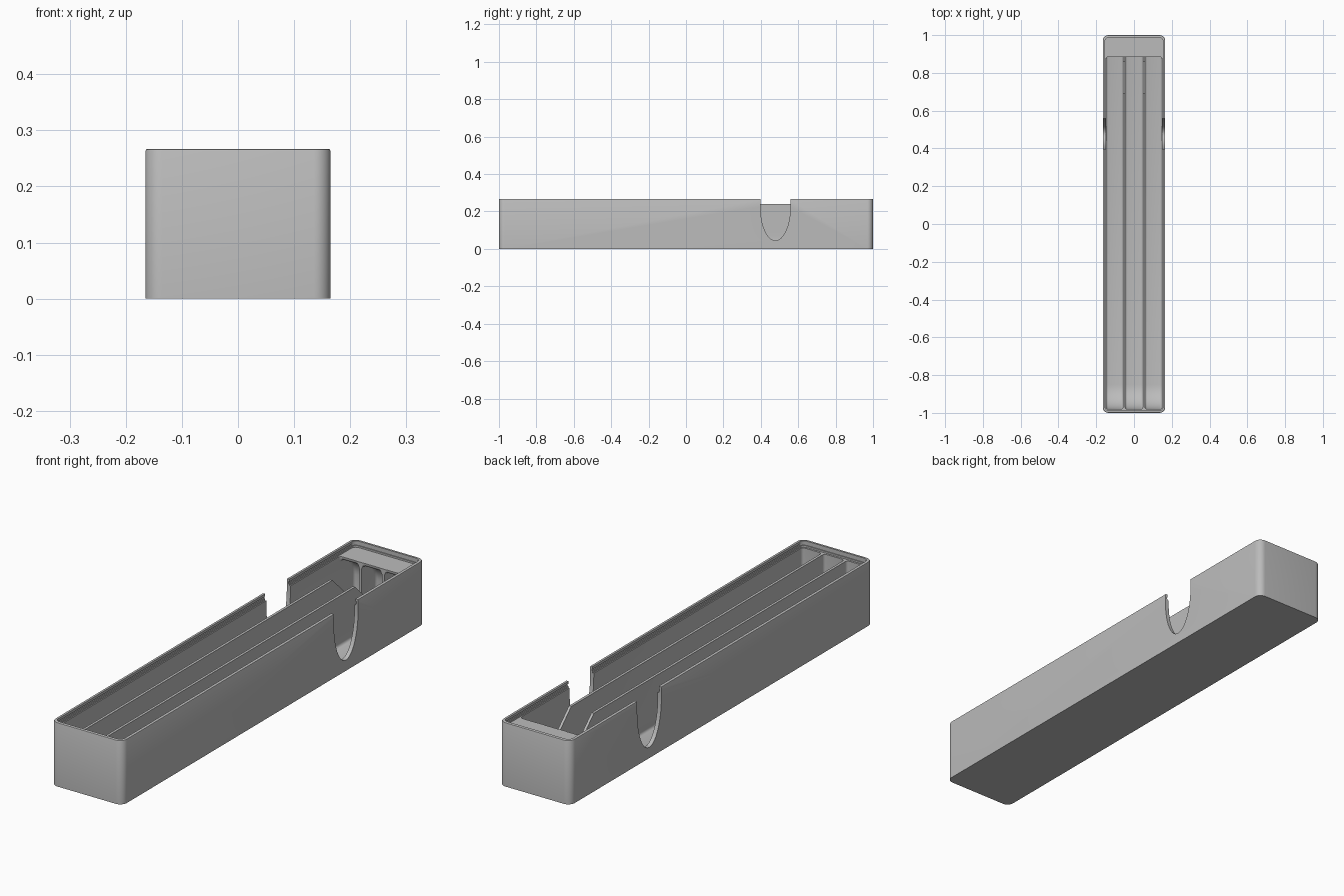
import bpy, bmesh
from math import sin, cos, pi, radians

cube = bpy.data.objects.get("Cube")
if cube:
    bpy.data.objects.remove(cube, do_unlink=True)

grey = bpy.data.materials.new("plain grey")
grey.use_nodes = True
grey.diffuse_color = (0.5, 0.5, 0.5, 1)
grey.node_tree.nodes["Principled BSDF"].inputs["Base Color"].default_value = (0.5, 0.5, 0.5, 1)


def finish(bm, name):
    bmesh.ops.recalc_face_normals(bm, faces=bm.faces)
    mesh = bpy.data.meshes.new(name)
    bm.to_mesh(mesh)
    bm.free()
    mesh.materials.append(grey)
    obj = bpy.data.objects.new(name, mesh)
    bpy.context.collection.objects.link(obj)
    return obj


def apply(obj, mod):
    bpy.ops.object.select_all(action="DESELECT")
    bpy.context.view_layer.objects.active = obj
    obj.select_set(True)
    bpy.ops.object.modifier_apply(modifier=mod.name)


def rounded_box(name, hx, hy, z0, z1, radius, rim=0):
    """Box with rounded upright corners and an optional softened top rim."""
    ring = []
    for i, (sx, sy) in enumerate([(1, 1), (-1, 1), (-1, -1), (1, -1)]):
        for k in range(9):
            a = (i + k / 8) * pi / 2
            ring.append((sx * (hx - radius) + radius * cos(a),
                         sy * (hy - radius) + radius * sin(a)))
    bm = bmesh.new()
    base = bm.faces.new([bm.verts.new((x, y, z0)) for x, y in ring])
    up = bmesh.ops.extrude_face_region(bm, geom=[base])["geom"]
    for v in up:
        if isinstance(v, bmesh.types.BMVert):
            v.co.z = z1
    if rim:
        edges = [e for e in bm.edges if all(v.co.z == e.verts[0].co.z > z0 for v in e.verts)]
        bmesh.ops.bevel(bm, geom=edges, offset=rim, segments=2, affect="EDGES", profile=0.5)
    return finish(bm, name)


def prism(name, profile, x0, x1, soften=0):
    """Side profile (y, z) extruded across x."""
    bm = bmesh.new()
    a = [bm.verts.new((x0, y, z)) for y, z in profile]
    b = [bm.verts.new((x1, y, z)) for y, z in profile]
    bm.faces.new(a)
    bm.faces.new(b[::-1])
    for i in range(len(a)):
        j = (i + 1) % len(a)
        bm.faces.new((a[i], a[j], b[j], b[i]))
    obj = finish(bm, name)
    if soften:
        mod = obj.modifiers.new("soften", "BEVEL")
        mod.width, mod.segments = soften, 4
        mod.limit_method, mod.angle_limit = "ANGLE", radians(50)
        apply(obj, mod)
    return obj


def arc(cy, cz, ry, rz, start, end, n=12):
    return [(cy + ry * cos(radians(start + (end - start) * i / n)),
             cz + rz * sin(radians(start + (end - start) * i / n))) for i in range(n + 1)]


def cut(target, cutter):
    cutter.hide_render = True
    mod = target.modifiers.new("cut", "BOOLEAN")
    mod.operation, mod.solver, mod.object = "DIFFERENCE", "EXACT", cutter
    apply(target, mod)
    bpy.data.objects.remove(cutter, do_unlink=True)


# Outer shell
tray = rounded_box("storage_tray", 0.165, 1.0, 0, 0.267, 0.03, 0.004)

# Lid seat and the snap groove around it
cut(tray, rounded_box("lid_seat", 0.153, 0.988, 0.24, 0.3, 0.02))
cut(tray, rounded_box("snap_groove", 0.157, 0.992, 0.247, 0.256, 0.024))

# Three long channels: scooped front end, pocket under the rear shelf
channel = (arc(-0.85, 0.16, 0.13, 0.13, 180, 270)
           + [(0.98, 0.03)]
           + arc(0.885, 0.13, 0.095, 0.095, 0, 90)
           + [(0.885, 0.32), (-0.98, 0.32)])
for x0, x1 in [(-0.148, -0.058), (-0.047, 0.047), (0.058, 0.148)]:
    cut(tray, prism("channel", channel, x0, x1, 0.012))

# Dividers slope down towards the pocket
relief = [(0.69, 0.241), (0.86, 0.075), (0.884, 0.075), (0.884, 0.241)]
cut(tray, prism("divider_relief", relief, -0.1, 0.1))

# Finger notches in both side walls
notch = arc(0.478, 0.225, 0.08, 0.18, 180, 360, 32) + [(0.558, 0.32), (0.398, 0.32)]
for side in (-1, 1):
    cut(tray, prism("finger_notch", notch, *sorted((side * 0.12, side * 0.2))))

bpy.ops.object.select_all(action="DESELECT")
bpy.context.view_layer.objects.active = tray
tray.select_set(True)
bpy.ops.object.shade_smooth_by_angle(angle=radians(30))
